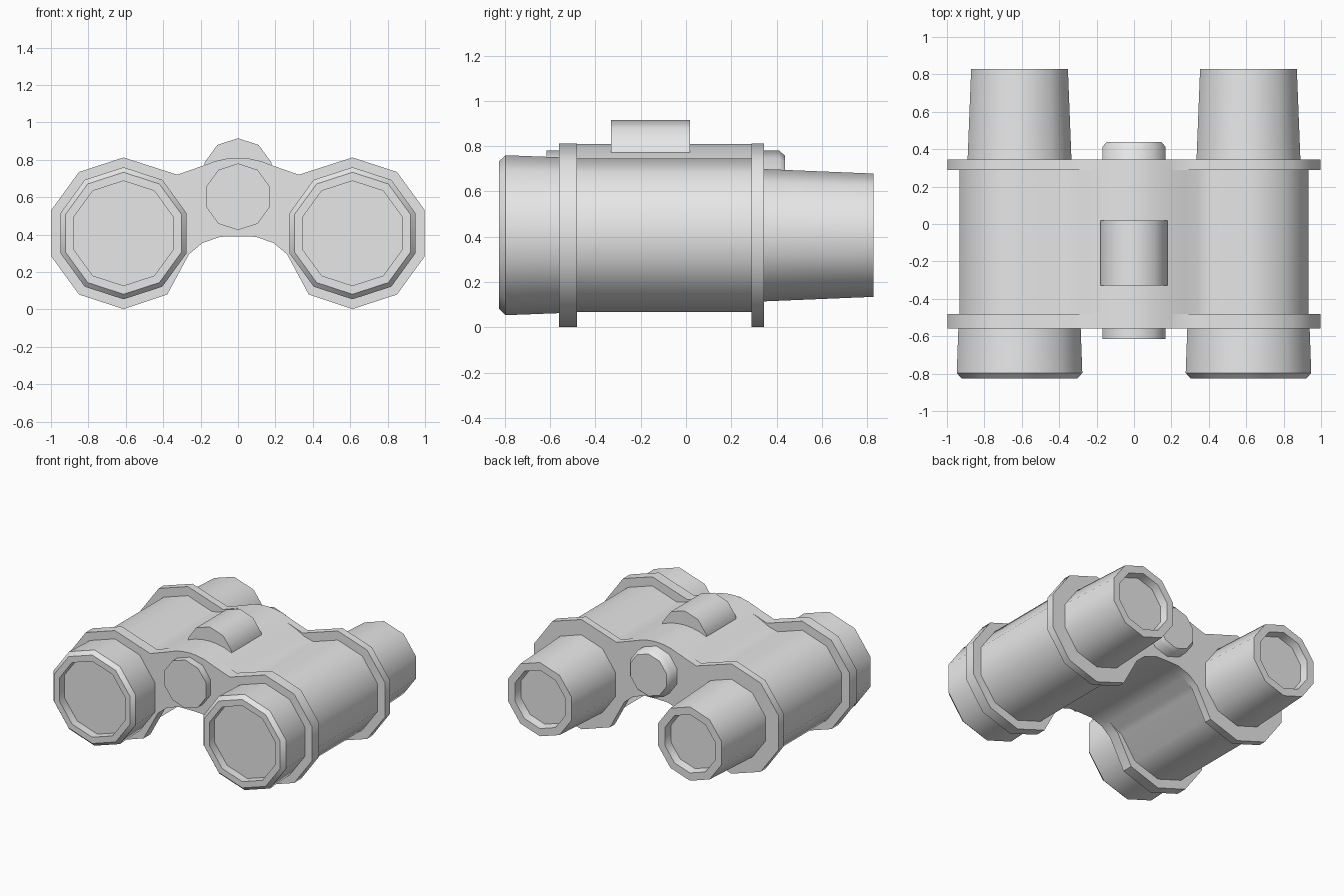
import bpy, bmesh
from math import sin, cos, pi, radians

cube = bpy.data.objects.get("Cube")
if cube:
    bpy.data.objects.remove(cube, do_unlink=True)

SIDES = 10
CX, CZ = 0.612, 0.407   # barrel axis

grey = bpy.data.materials.new("plain_grey")
grey.use_nodes = True
colour = (0.8, 0.8, 0.8, 1)
grey.diffuse_color = colour
grey.node_tree.nodes["Principled BSDF"].inputs["Base Color"].default_value = colour


def finish(bm, name):
    """Turn a bmesh into a shaded object."""
    bmesh.ops.recalc_face_normals(bm, faces=bm.faces)
    mesh = bpy.data.meshes.new(name)
    bm.to_mesh(mesh)
    bm.free()
    mesh.materials.append(grey)
    obj = bpy.data.objects.new(name, mesh)
    bpy.context.collection.objects.link(obj)
    bpy.ops.object.select_all(action='DESELECT')
    obj.select_set(True)
    bpy.context.view_layer.objects.active = obj
    bpy.ops.object.shade_smooth_by_angle(angle=radians(42))
    return obj


def lathe(name, x, z, profile):
    """Ten-sided turned part along y from (y, radius) pairs, capped at both ends."""
    bm = bmesh.new()
    rings = []
    for y, r in profile:
        angles = [2 * pi * k / SIDES for k in range(SIDES)]
        rings.append([bm.verts.new((x + r * sin(a), y, z + r * cos(a))) for a in angles])
    for a, b in zip(rings, rings[1:]):
        for k in range(SIDES):
            n = (k + 1) % SIDES
            bm.faces.new((a[k], a[n], b[n], b[k]))
    bm.faces.new(rings[0])
    bm.faces.new(rings[-1])
    return finish(bm, name)


def plate(name, radius, upper, lower, y0, y1):
    """Extrude the mirrored outline: bridge top, barrel arc, bridge underside."""
    arc = [(CX + radius * sin(k * pi / 5), CZ + radius * cos(k * pi / 5))
           for k in range(6)]
    half = upper + arc + lower
    outline = half + [(-x, z) for x, z in reversed(half) if x > 0]
    bm = bmesh.new()
    face = bm.faces.new([bm.verts.new((x, y0, z)) for x, z in outline])
    out = bmesh.ops.extrude_face_region(bm, geom=[face], use_keep_orig=True)
    moved = [v for v in out["geom"] if isinstance(v, bmesh.types.BMVert)]
    bmesh.ops.translate(bm, verts=moved, vec=(0, y1 - y0, 0))
    return finish(bm, name)


# Bridge curves shared by the body and the flanges
top = [(0, 0.81), (0.06, 0.806), (0.12, 0.793), (0.19, 0.767)]
under = [(0.19, 0.355), (0.095, 0.388), (0, 0.39)]

# Main body: two barrels blended into the bridge
plate("body", 0.338,
      top + [(0.27, 0.735), (0.34, 0.698), (0.413, 0.68)],
      [(0.413, 0.134), (0.295, 0.297), (0.25, 0.315)] + under, -0.52, 0.32)

# Flanges at each end of the body
flange_top = top + [(0.325, 0.72)]
flange_under = [(0.378, 0.08), (0.262, 0.295)] + under
plate("front_flange", 0.405, flange_top, flange_under, -0.56, -0.48)
plate("rear_flange", 0.405, flange_top, flange_under, 0.29, 0.345)

# Objective tubes and eyepieces, each with a recessed lens
for side, s in (("left", 1), ("right", -1)):
    lathe(side + "_objective", s * CX, CZ,
          [(-0.765, 0.28), (-0.825, 0.28), (-0.825, 0.326), (-0.797, 0.353),
           (-0.56, 0.344), (-0.5, 0.342)])
    lathe(side + "_eyepiece", s * CX, CZ,
          [(0.32, 0.293), (0.828, 0.272), (0.828, 0.215), (0.77, 0.205)])

# Central hinge with a chamfered rear end
lathe("hinge", 0, 0.602, [(-0.615, 0.178), (0.412, 0.178), (0.438, 0.155)])

# Focus wheel on top of the bridge
lathe("focus_wheel", 0, 0.727, [(-0.33, 0.188), (0.018, 0.188)])
